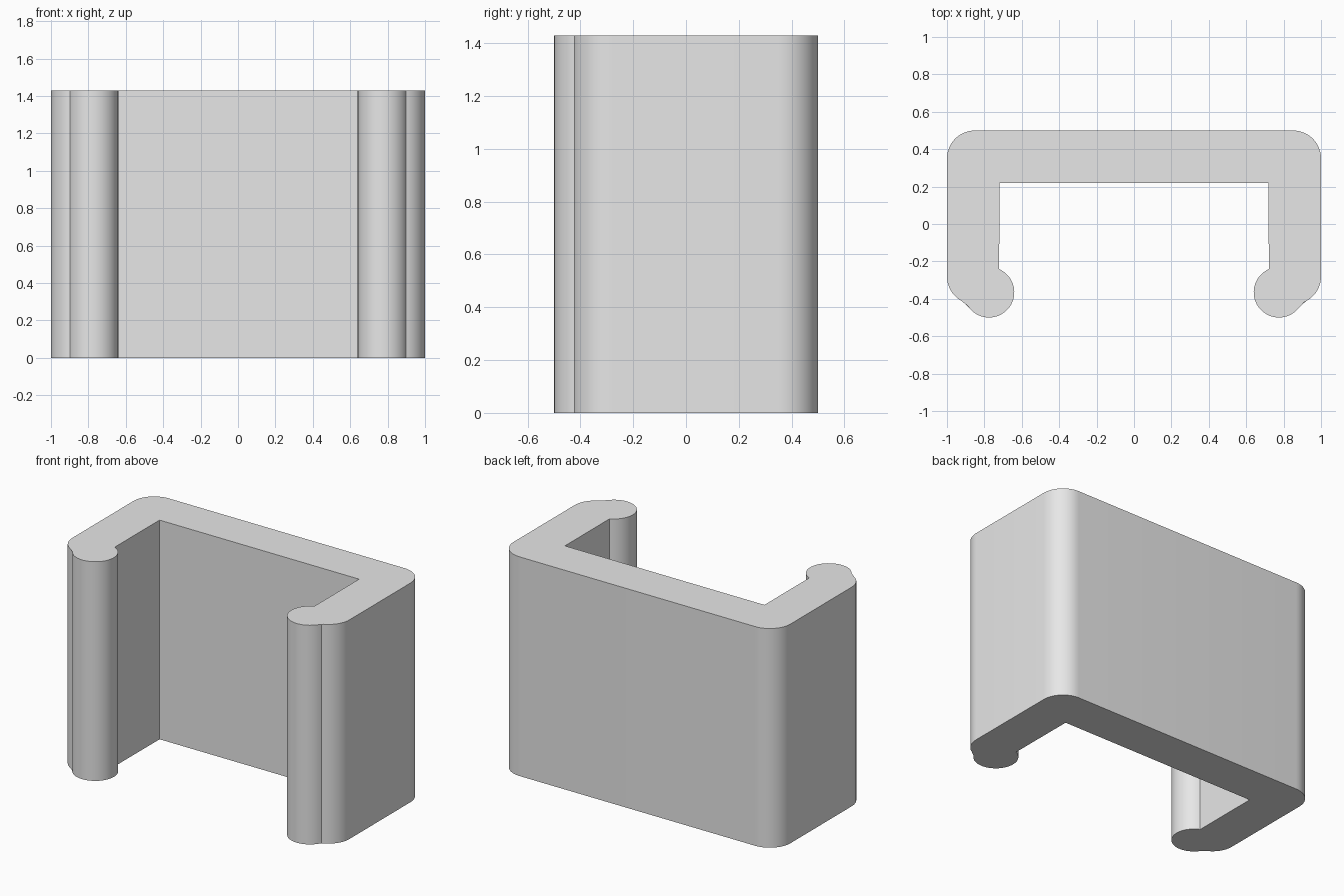
import bpy, bmesh
from math import cos, sin, radians, atan2, degrees

cube = bpy.data.objects.get("Cube")
if cube:
    bpy.data.objects.remove(cube, do_unlink=True)

HEIGHT = 1.43
CORNER = 0.15             # outer corner radius
BEAD = (0.775, -0.365)    # centre of the rounded lip
BEAD_R = 0.135


def arc(center, radius, start, end, steps):
    return [(center[0] + radius * cos(radians(start + (end - start) * i / steps)),
             center[1] + radius * sin(radians(start + (end - start) * i / steps)))
            for i in range(steps + 1)]


def bead_angle(x, y):
    return degrees(atan2(y - BEAD[1], x - BEAD[0]))


# Left half of the section, from the inner wall round the lip to the back
half = [(0.72, 0.22)]
half += arc(BEAD, BEAD_R, bead_angle(0.72, -0.24), 360 + bead_angle(0.895, -0.42), 28)
half += arc((1 - CORNER, -0.28), CORNER, -72, 0, 12)
half += arc((1 - CORNER, 0.5 - CORNER), CORNER, 0, 90, 14)
outline = half + [(-x, y) for x, y in reversed(half)]

# Extrude the mirrored section upwards
bm = bmesh.new()
base = bm.faces.new([bm.verts.new((x, y, 0)) for x, y in outline])
result = bmesh.ops.extrude_face_region(bm, geom=[base], use_keep_orig=True)
top = [v for v in result["geom"] if isinstance(v, bmesh.types.BMVert)]
bmesh.ops.translate(bm, verts=top, vec=(0, 0, HEIGHT))
bmesh.ops.recalc_face_normals(bm, faces=bm.faces)
mesh = bpy.data.meshes.new("channel_clip")
bm.to_mesh(mesh)
bm.free()

clip = bpy.data.objects.new("channel_clip", mesh)
bpy.context.collection.objects.link(clip)

# Plain grey finish
grey = bpy.data.materials.new("light_grey")
grey.use_nodes = True
color = (0.8, 0.8, 0.8, 1)
grey.diffuse_color = color
grey.node_tree.nodes["Principled BSDF"].inputs["Base Color"].default_value = color
mesh.materials.append(grey)

# Smooth curves, crisp edges
bpy.ops.object.select_all(action="DESELECT")
clip.select_set(True)
bpy.context.view_layer.objects.active = clip
bpy.ops.object.shade_smooth_by_angle(angle=radians(30))
